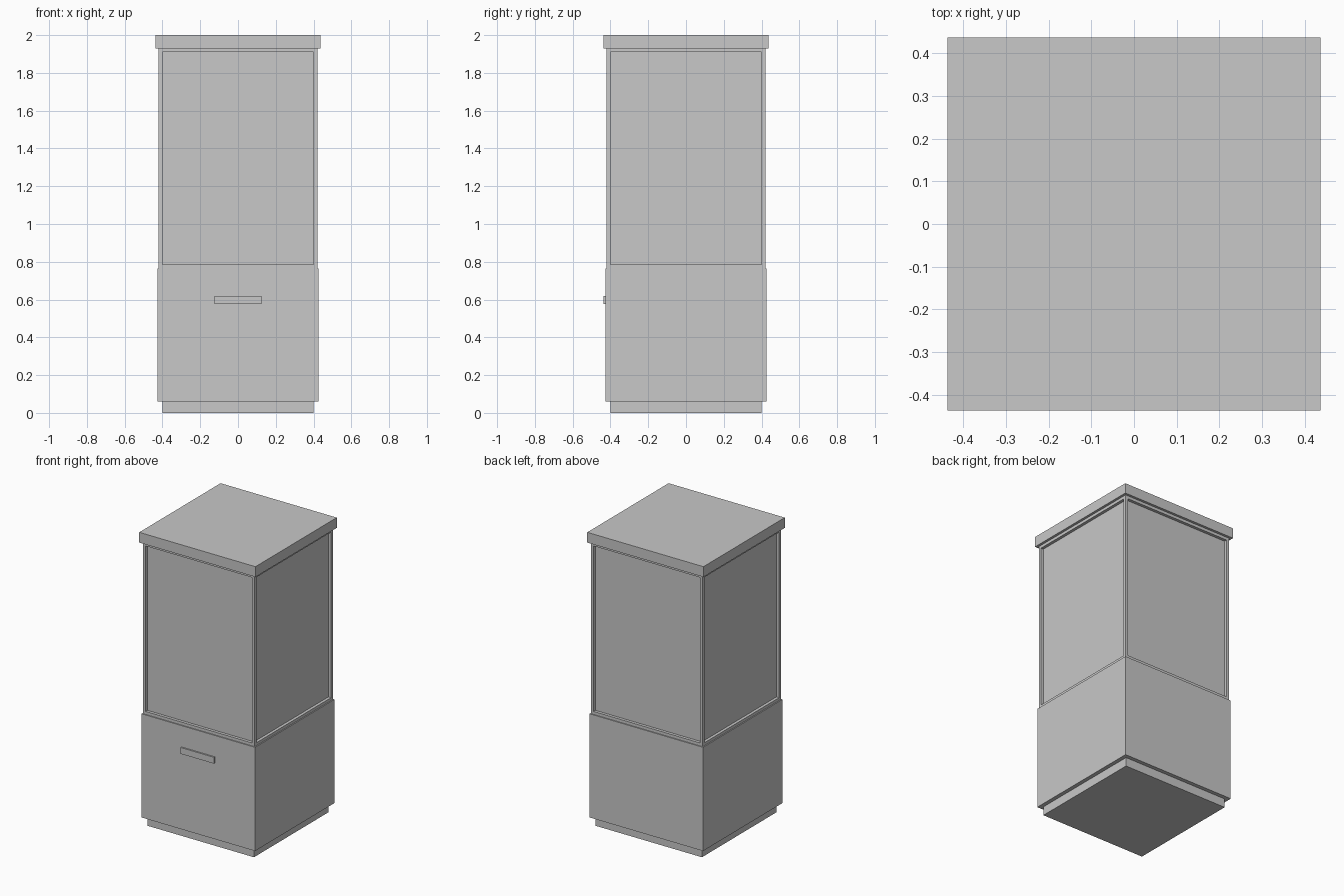
import bpy
import bmesh
from mathutils import Matrix, Vector

default_cube = bpy.data.objects.get("Cube")
if default_cube:
    bpy.data.objects.remove(default_cube)

GREY = (0.58, 0.58, 0.58, 1)
grey = bpy.data.materials.new("plain grey")
grey.use_nodes = True
grey.diffuse_color = GREY
grey.node_tree.nodes["Principled BSDF"].inputs["Base Color"].default_value = GREY


def box(name, low, high):
    """Add a box spanning two opposite corners."""
    low, high = Vector(low), Vector(high)
    bm = bmesh.new()
    bmesh.ops.create_cube(bm, size=1, matrix=Matrix.Translation((low + high) / 2)
                          @ Matrix.Diagonal((*(high - low), 1)))
    mesh = bpy.data.meshes.new(name)
    bm.to_mesh(mesh)
    bm.free()
    mesh.materials.append(grey)
    obj = bpy.data.objects.new(name, mesh)
    bpy.context.collection.objects.link(obj)
    return obj


def square_block(name, half, bottom, top):
    """Add a centred block with a square footprint."""
    return box(name, (-half, -half, bottom), (half, half, top))


plinth_top, base_top, cap_bottom = 0.06, 0.765, 1.93
inner, outer, rail = 0.40, 0.42, 0.02

# Stacked body
square_block("plinth", inner, 0, plinth_top)
square_block("base_cabinet", 0.427, plinth_top, base_top)
square_block("display_panels", inner, base_top, cap_bottom)
square_block("top_cap", 0.437, cap_bottom, 2)

# Frame around the recessed panels
square_block("lower_rail", outer, base_top, base_top + rail)
square_block("upper_rail", outer, cap_bottom - rail, cap_bottom)
for x_name, x in (("right", -outer), ("left", inner)):
    for y_name, y in (("front", -outer), ("back", inner)):
        box(f"{y_name}_{x_name}_post", (x, y, base_top + rail),
            (x + rail, y + rail, cap_bottom - rail))

# Drawer pull on the front
box("front_handle", (-0.125, -0.437, 0.577), (0.125, -0.425, 0.62))
